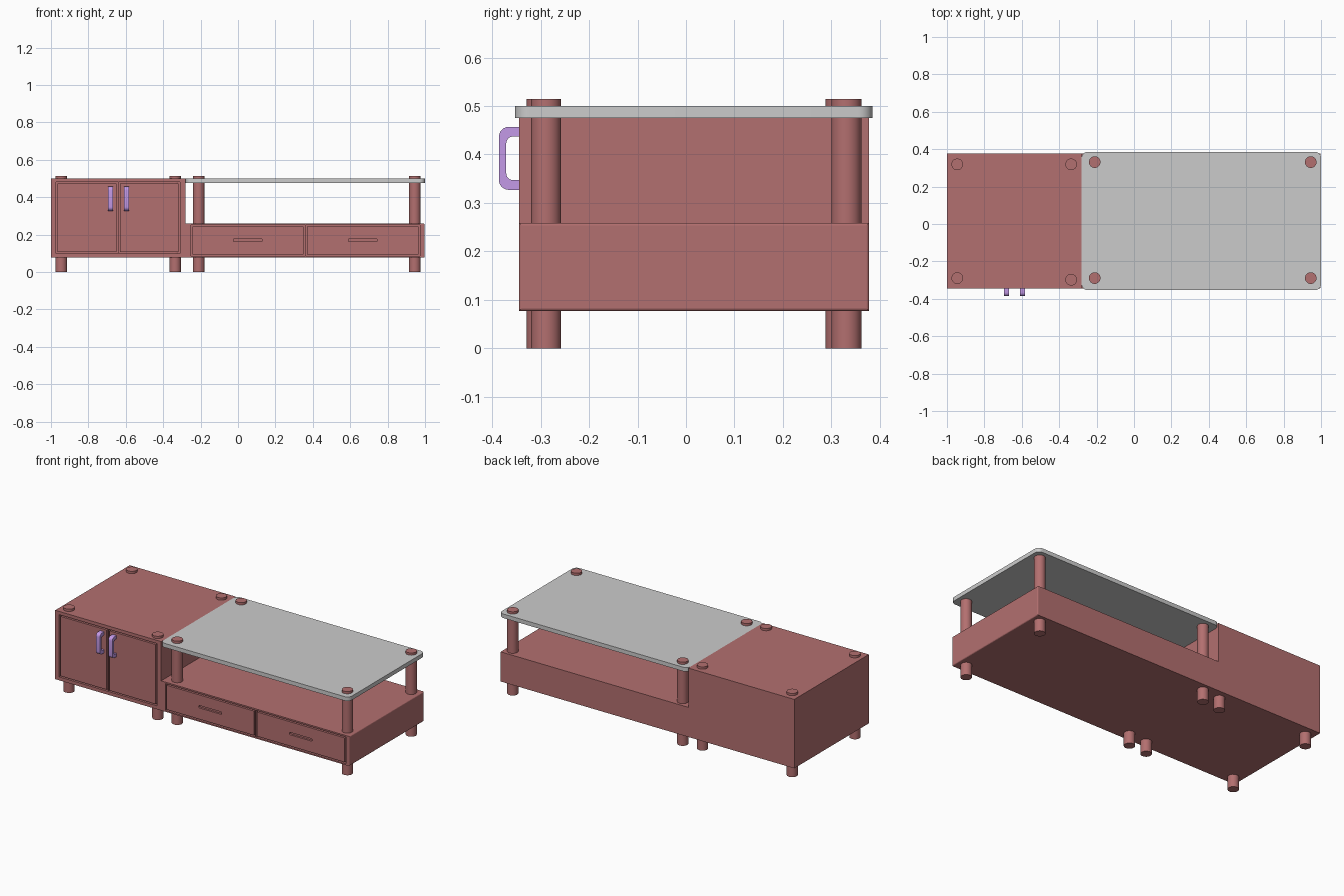
import bpy, bmesh
from math import radians, sin, cos, pi

if "Cube" in bpy.data.objects:
    bpy.data.objects.remove(bpy.data.objects["Cube"])


def material(name, rgb):
    m = bpy.data.materials.new(name)
    m.diffuse_color = (*rgb, 1)
    m.use_nodes = True
    m.node_tree.nodes["Principled BSDF"].inputs["Base Color"].default_value = m.diffuse_color
    return m


WOOD = material("red_wood", (0.45, 0.16, 0.16))
PURPLE = material("purple_metal", (0.55, 0.32, 0.80))


def finish(name, bm, mat=None, smooth=False):
    bmesh.ops.recalc_face_normals(bm, faces=bm.faces)
    me = bpy.data.meshes.new(name)
    bm.to_mesh(me)
    bm.free()
    ob = bpy.data.objects.new(name, me)
    bpy.context.collection.objects.link(ob)
    if mat:
        me.materials.append(mat)
    bpy.ops.object.select_all(action='DESELECT')
    ob.select_set(True)
    bpy.context.view_layer.objects.active = ob
    if smooth:
        bpy.ops.object.shade_smooth_by_angle(angle=radians(35))
    return ob


def box_bm(x0, x1, y0, y1, z0, z1):
    bm = bmesh.new()
    bmesh.ops.create_cube(bm, size=1)
    for v in bm.verts:
        v.co = (x1 if v.co.x > 0 else x0, y1 if v.co.y > 0 else y0, z1 if v.co.z > 0 else z0)
    return bm


def bevel(bm, test, r, seg):
    edges = [e for e in bm.edges if test(*(v.co for v in e.verts))]
    bmesh.ops.bevel(bm, geom=edges, offset=r, segments=seg, affect='EDGES', profile=0.5)


def cut(target, bm):
    cutter = finish("cutter", bm)
    bpy.context.view_layer.objects.active = target
    mod = target.modifiers.new("pocket", 'BOOLEAN')
    mod.operation, mod.solver, mod.object = 'DIFFERENCE', 'EXACT', cutter
    bpy.ops.object.modifier_apply(modifier=mod.name)
    bpy.data.objects.remove(cutter)


FRONT, BACK, BASE = -0.345, 0.378, 0.077
GAP, DEPTH = 0.008, 0.02


def front_panel(name, body, x0, x1, z0, z1):
    """Pocket in the body with a flush panel set inside, leaving a thin groove."""
    cut(body, box_bm(x0, x1, FRONT - 0.05, FRONT + DEPTH, z0, z1))
    return finish(name, box_bm(x0 + GAP, x1 - GAP, FRONT, FRONT + DEPTH + 0.002,
                               z0 + GAP, z1 - GAP), WOOD)


# Tall cabinet with two doors
cabinet = finish("cabinet_body", box_bm(-1, -0.28, FRONT, BACK, BASE, 0.5), WOOD)
front_panel("left_door", cabinet, -0.973, -0.642, 0.098, 0.48)
front_panel("right_door", cabinet, -0.638, -0.310, 0.098, 0.48)

# Low drawer unit, softened at its free end
bm = box_bm(-0.28, 0.998, FRONT, BACK, BASE, 0.259)
bevel(bm, lambda a, b: a.x > 0.9 and b.x > 0.9, 0.006, 3)
low_unit = finish("drawer_unit_body", bm, WOOD)
for name, x0, x1 in (("left_drawer", -0.252, 0.358), ("right_drawer", 0.362, 0.974)):
    drawer = front_panel(name, low_unit, x0, x1, 0.085, 0.25)
    # Finger slot
    mid = (x0 + x1) / 2
    slot = box_bm(mid - 0.078, mid + 0.078, FRONT - 0.02, FRONT + 0.012, 0.162, 0.177)
    bevel(slot, lambda a, b: abs(a.y - b.y) > 0.02, 0.006, 3)
    cut(drawer, slot)

# Raised top panel with rounded corners
bm = box_bm(-0.28, 1, -0.353, 0.385, 0.475, 0.5)
bevel(bm, lambda a, b: abs(a.z - b.z) > 0.02, 0.03, 8)
finish("raised_top", bm, smooth=True)

# Round posts, running from the floor through the tops
POSTS = {"cabinet": ((-0.945, -0.289), (-0.336, -0.298), (-0.945, 0.319), (-0.336, 0.319)),
         "drawer_unit": ((-0.21, -0.289), (0.945, -0.289), (-0.21, 0.331), (0.945, 0.331))}
for unit, spots in POSTS.items():
    for i, (x, y) in enumerate(spots):
        bm = bmesh.new()
        bmesh.ops.create_cone(bm, cap_ends=True, segments=32, radius1=0.031,
                              radius2=0.031, depth=0.514)
        bmesh.ops.translate(bm, vec=(x, y, 0.257), verts=bm.verts)
        finish(f"{unit}_leg_{i + 1}", bm, WOOD, smooth=True)


# Door handles: C-shaped strip with rounded corners, extruded along x
def c_path(y, half, r):
    pts = [(FRONT + 0.002, 0.392 + half)]
    for sign, order in ((1, range(7)), (-1, range(6, -1, -1))):
        for k in order:
            a = k / 6 * pi / 2
            pts.append((y + r - r * sin(a), 0.392 + sign * (half - r + r * cos(a))))
    return pts + [(FRONT + 0.002, 0.392 - half)]


outer, inner = c_path(-0.386, 0.065, 0.02), c_path(-0.371, 0.045, 0.014)
for name, x in (("left_handle", -0.695), ("right_handle", -0.610)):
    bm = bmesh.new()
    vo = [bm.verts.new((x, y, z)) for y, z in outer]
    vi = [bm.verts.new((x, y, z)) for y, z in inner]
    faces = [bm.faces.new((vo[i], vo[i + 1], vi[i + 1], vi[i])) for i in range(len(vo) - 1)]
    ext = bmesh.ops.extrude_face_region(bm, geom=faces, use_keep_orig=True)
    moved = [g for g in ext["geom"] if isinstance(g, bmesh.types.BMVert)]
    bmesh.ops.translate(bm, vec=(0.027, 0, 0), verts=moved)
    finish(name, bm, PURPLE, smooth=True)
